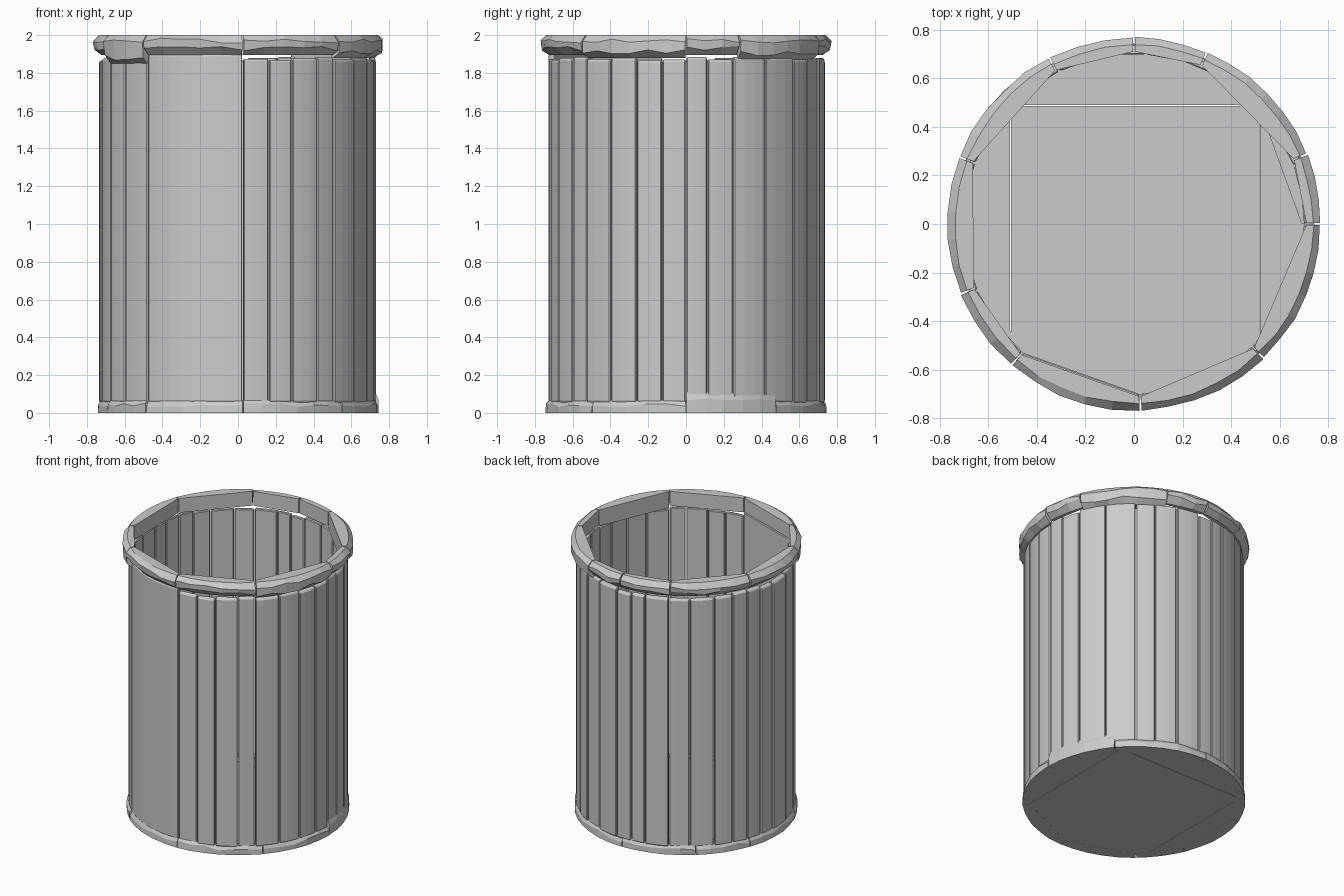
import bpy, bmesh, math, random
from mathutils import Vector

random.seed(4)
if "Cube" in bpy.data.objects:
    bpy.data.objects.remove(bpy.data.objects["Cube"], do_unlink=True)

# Single weathered grey
grey = bpy.data.materials.new("weathered grey")
grey.use_nodes = True
grey.diffuse_color = (0.6, 0.6, 0.6, 1)
grey.node_tree.nodes["Principled BSDF"].inputs["Base Color"].default_value = (0.6, 0.6, 0.6, 1)


def finish(name, bm):
    bmesh.ops.recalc_face_normals(bm, faces=bm.faces)
    mesh = bpy.data.meshes.new(name)
    bm.to_mesh(mesh)
    bm.free()
    mesh.materials.append(grey)
    obj = bpy.data.objects.new(name, mesh)
    bpy.context.collection.objects.link(obj)
    return obj


def curved_block(name, start, end, inner, outer, bottom, top, steps, chip=0.0):
    """Block with a straight inner face and an arched outer side.
    outer lists (radius, z) from bottom to top; chip roughens it."""
    bm = bmesh.new()
    half = math.radians(end - start) / 2
    mid = math.radians(start + end) / 2
    rings = []
    for i in range(steps + 1):
        a = half * (2 * i / steps - 1)
        chord = inner * math.cos(half) / math.cos(a)
        section = [(chord, bottom)]
        for r, z in outer:
            free = chip if bottom < z < top else 0
            section.append((r - random.uniform(0, chip) * 0.5,
                            z + random.uniform(-free, free)))
        section.append((chord, top))
        rings.append([bm.verts.new((r * math.cos(mid + a), r * math.sin(mid + a), z))
                      for r, z in section])
    count = len(rings[0])
    for r0, r1 in zip(rings, rings[1:]):
        for j in range(count):
            k = (j + 1) % count
            bm.faces.new((r0[j], r0[k], r1[k], r1[j]))
    bm.faces.new(rings[0])
    bm.faces.new(rings[-1])
    return finish(name, bm)


def around(angles):
    return zip(angles, angles[1:] + [angles[0] + 360])


# Wall staves, of uneven width
stave_angles = [-131, -88, -77, -67, -55, -46, -33, -21, -10, 0, 9, 20, 35, 51, 61, 73,
                86, 95, 103, 116, 127, 140, 150, 159, 168, 177, 190, 203, 215]
for n, (a, b) in enumerate(around(stave_angles)):
    wide = b - a > 30
    top = 1.9 if wide else random.uniform(1.865, 1.885)
    r = random.uniform(0.727, 0.737)
    steps = 8 if wide else 3
    stave = curved_block(f"wall_stave_{n + 1}", a + 0.25, b - 0.25, 0.70,
                         [(r - 0.008, 0.05), (r, 0.065), (r, top - 0.012), (r - 0.008, top)],
                         0.05, top, steps)
    # Soften the long edges
    bevel = stave.modifiers.new("worn edges", "BEVEL")
    bevel.width = 0.005
    bevel.limit_method = "ANGLE"
    bevel.angle_limit = math.radians(50)

# Rim blocks, straight inside and rounded outside
rim_angles = [0, 22, 67, 90, 117, 159, 202, 229, 272, 314]
sagging = {202: 1.845, 22: 1.87, 314: 1.88}
for n, (a, b) in enumerate(around(rim_angles)):
    low = sagging.get(a, 1.895)
    steps = max(3, round((b - a) / 8))
    curved_block(f"rim_block_{n + 1}", a + 0.3, b - 0.3, 0.71,
                 [(0.728, low), (0.768, low + 0.035), (0.772, 1.97), (0.742, 2.0)],
                 low, 2.0, steps, 0.014)

# Base ring blocks
base_angles = [0, 40, 90, 130, 160, 202, 229, 272, 318]
for n, (a, b) in enumerate(around(base_angles)):
    high = 0.115 if a == 0 else 0.068
    curved_block(f"base_block_{n + 1}", a + 0.2, b - 0.2, 0.69,
                 [(0.746, 0), (0.745, high * 0.6), (0.728, high)],
                 0, high, max(4, round((b - a) / 8)), 0.012)

# Floor boards: a disc trimmed by straight cuts (nx, ny, limit)
gap = 0.004
floor_boards = {
    "floor_centre": [(-1, 0, 0.51 - gap), (0, 1, 0.49 - gap), (1, 0, 0.52 - gap)],
    "floor_left_side": [(1, 0, -0.51)],
    "floor_right_side": [(-1, 0, -0.52)],
    "floor_back": [(0, -1, -0.49), (-1, 0, 0.51 - gap), (1, 0, 0.52 - gap)],
}
for name, cuts in floor_boards.items():
    bm = bmesh.new()
    bmesh.ops.create_cone(bm, cap_ends=True, segments=32, radius1=0.705, radius2=0.705, depth=0.062)
    bmesh.ops.translate(bm, verts=bm.verts, vec=(0, 0, 0.0315))
    for nx, ny, limit in cuts:
        normal = Vector((nx, ny, 0))
        cut = bmesh.ops.bisect_plane(bm, geom=bm.verts[:] + bm.edges[:] + bm.faces[:],
                                     plane_co=normal * limit, plane_no=normal, clear_outer=True)
        rim = [e for e in cut["geom_cut"] if isinstance(e, bmesh.types.BMEdge)]
        bmesh.ops.holes_fill(bm, edges=rim)
    finish(name, bm)
